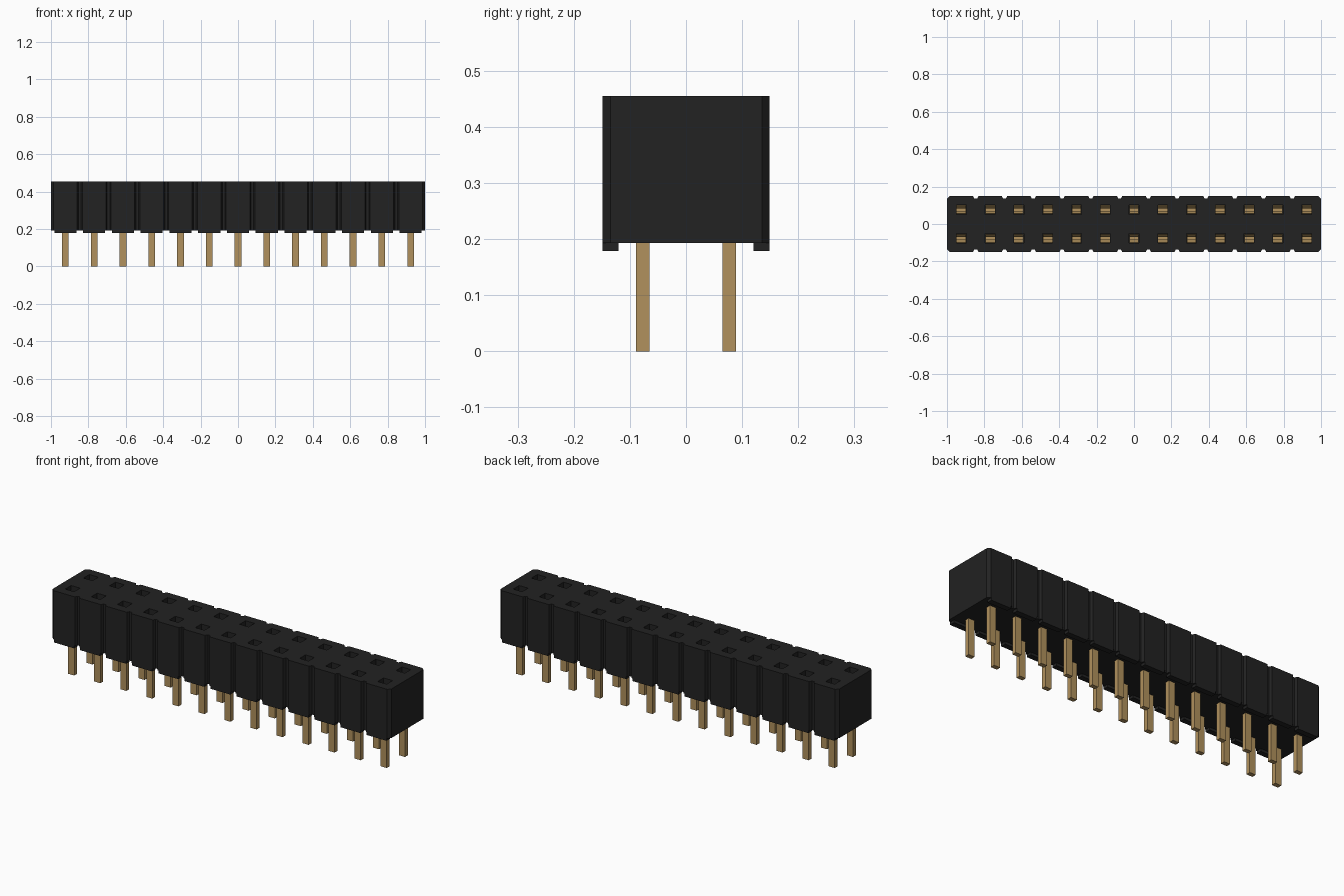
import bpy
import bmesh
from mathutils import Matrix

COLUMNS = 13
PITCH = 2 / COLUMNS
ROW_Y = PITCH / 2
BODY_BOTTOM, BODY_TOP = 0.193, 0.455
SIDE_Y, GROOVE_Y = 0.149, 0.135
xs = [(i - (COLUMNS - 1) / 2) * PITCH for i in range(COLUMNS)]

cube = bpy.data.objects.get("Cube")
if cube:
    bpy.data.objects.remove(cube)


def material(name, rgb):
    mat = bpy.data.materials.new(name)
    mat.use_nodes = True
    mat.diffuse_color = (*rgb, 1)
    mat.node_tree.nodes["Principled BSDF"].inputs["Base Color"].default_value = (*rgb, 1)
    return mat


black = material("black plastic", (0.016, 0.016, 0.016))
gold = material("brass", (0.44, 0.285, 0.11))


def add_box(bm, x, y, z0, z1, width, depth):
    size = Matrix.Diagonal((width, depth, z1 - z0, 1))
    bmesh.ops.create_cube(bm, size=1, matrix=Matrix.Translation((x, y, (z0 + z1) / 2)) @ size)


def extrude(bm, points, direction):
    face = bm.faces.new([bm.verts.new(p) for p in points])
    moved = bmesh.ops.extrude_face_region(bm, geom=[face])["geom"]
    bmesh.ops.translate(bm, vec=direction, verts=[v for v in moved if isinstance(v, bmesh.types.BMVert)])


def finish(bm, name, mat):
    bmesh.ops.recalc_face_normals(bm, faces=bm.faces)
    mesh = bpy.data.meshes.new(name)
    bm.to_mesh(mesh)
    bm.free()
    mesh.materials.append(mat)
    obj = bpy.data.objects.new(name, mesh)
    bpy.context.collection.objects.link(obj)
    return obj


# Housing: one outline with a tapered groove between neighbouring columns
front = []
for x in xs:
    front += [(x - 0.07, -GROOVE_Y), (x - 0.063, -SIDE_Y), (x + 0.063, -SIDE_Y), (x + 0.07, -GROOVE_Y)]
front = [(-1, -GROOVE_Y)] + front[1:-1] + [(1, -GROOVE_Y)]
outline = front + [(-x, -y) for x, y in front]
bm = bmesh.new()
extrude(bm, [(x, y, BODY_BOTTOM) for x, y in outline], (0, 0, BODY_TOP - BODY_BOTTOM))
housing = finish(bm, "housing", black)

# Square sockets cut into the top of the housing
bm = bmesh.new()
for x in xs:
    for y in (-ROW_Y, ROW_Y):
        add_box(bm, x, y, 0.23, 0.5, 0.053, 0.05)
cutter = finish(bm, "socket_cutter", black)
cutter.hide_render = True
cut = housing.modifiers.new("sockets", "BOOLEAN")
cut.object = cutter
cut.solver = "EXACT"
bpy.context.view_layer.objects.active = housing
bpy.ops.object.modifier_apply(modifier=cut.name)
bpy.data.objects.remove(cutter)

# Standoff feet under both long edges
bm = bmesh.new()
for x in xs:
    for side in (-1, 1):
        add_box(bm, x, side * 0.1345, 0.179, BODY_BOTTOM + 0.002, 0.118, 0.029)
finish(bm, "standoff_feet", black)

# Solder pins
bm = bmesh.new()
for x in xs:
    for y in (-ROW_Y, ROW_Y):
        add_box(bm, x, y, 0, 0.24, 0.036, 0.024)
finish(bm, "pins", gold)

# Spring contacts inside the sockets: a base and two pinched leaves
leaf = [(0.022, 0.24), (0.007, 0.35), (0.022, 0.385), (0.024, 0.383), (0.01, 0.35), (0.024, 0.24)]
bm = bmesh.new()
for x in xs:
    for y in (-ROW_Y, ROW_Y):
        add_box(bm, x, y, 0.231, 0.24, 0.05, 0.048)
        for side in (-1, 1):
            extrude(bm, [(x - 0.025, y + side * dy, z) for dy, z in leaf], (0.05, 0, 0))
finish(bm, "spring_contacts", gold)
